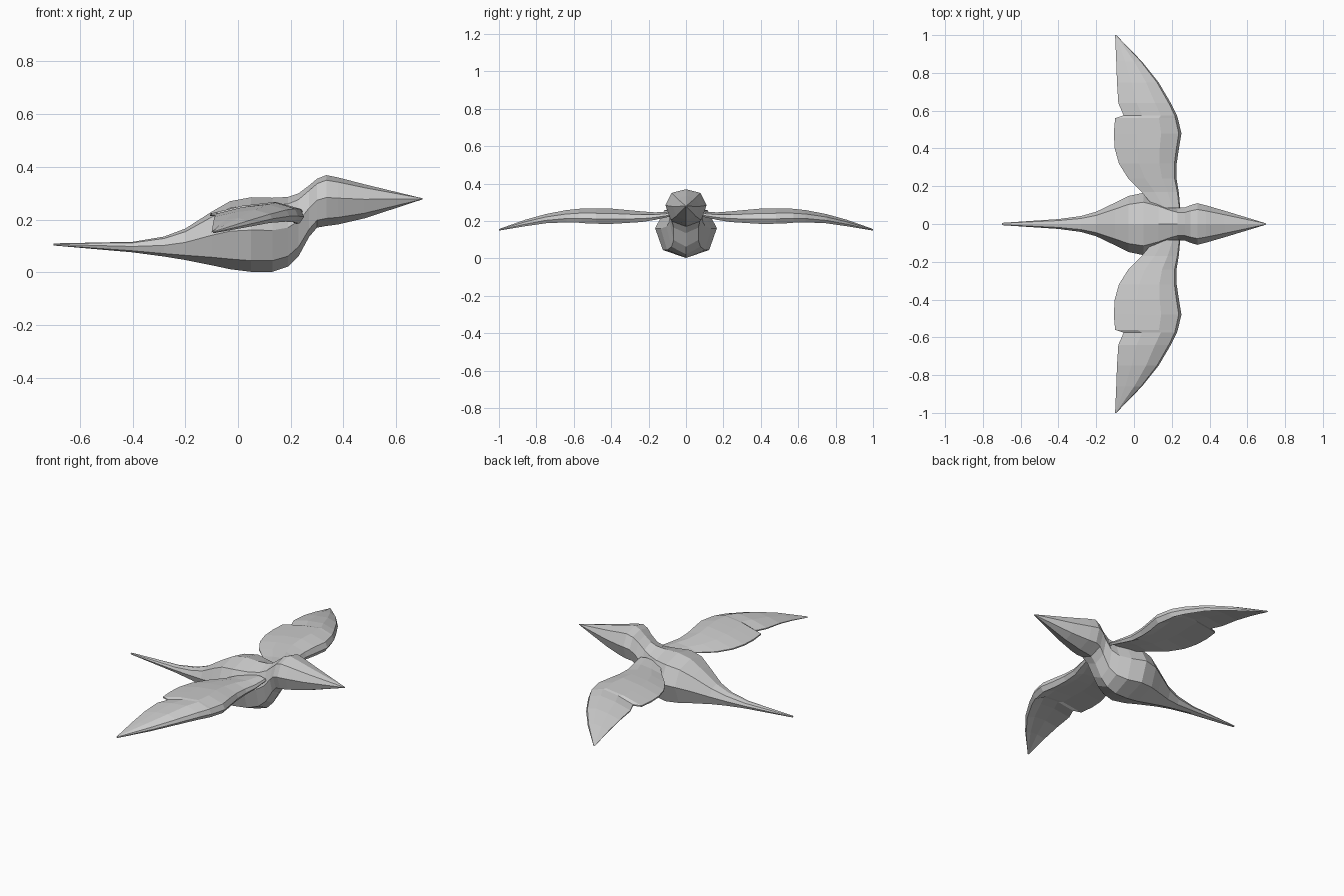
import bpy, bmesh, math


def loft(name, rings):
    """Bridge equal-sized closed rings and cap both ends."""
    bm = bmesh.new()
    vs = [[bm.verts.new(p) for p in r] for r in rings]
    n = len(rings[0])
    for a, b in zip(vs, vs[1:]):
        for i in range(n):
            j = (i + 1) % n
            bm.faces.new((a[i], a[j], b[j], b[i]))
    bm.faces.new(vs[0])
    bm.faces.new(vs[-1])
    bmesh.ops.recalc_face_normals(bm, faces=bm.faces)
    mesh = bpy.data.meshes.new(name)
    bm.to_mesh(mesh)
    bm.free()
    ob = bpy.data.objects.new(name, mesh)
    bpy.context.collection.objects.link(ob)
    return ob


# Body, head, beak and tail: x, bottom z, top z, half width
stations = [
    (-0.70, 0.102, 0.110, 0.006), (-0.40, 0.076, 0.116, 0.026),
    (-0.28, 0.060, 0.136, 0.042), (-0.20, 0.047, 0.166, 0.065),
    (-0.10, 0.027, 0.230, 0.113), (-0.03, 0.012, 0.270, 0.148),
    (0.05, 0.002, 0.285, 0.165), (0.13, 0.002, 0.283, 0.135),
    (0.19, 0.022, 0.286, 0.104), (0.23, 0.062, 0.300, 0.088),
    (0.27, 0.135, 0.330, 0.088), (0.30, 0.170, 0.355, 0.100),
    (0.335, 0.176, 0.369, 0.110), (0.38, 0.182, 0.360, 0.099),
    (0.48, 0.205, 0.334, 0.070), (0.70, 0.277, 0.281, 0.003),
]
section = [(0, 1), (0.70, 0.80), (1, 0.12), (0.75, -0.70),
           (0, -1), (-0.75, -0.70), (-1, 0.12), (-0.70, 0.80)]
loft("bird_body", [[(x, w * u, (lo + hi) / 2 + (hi - lo) / 2 * v) for u, v in section]
                   for x, lo, hi, w in stations])

# Wing: y, leading x, trailing x, reference z, profile scale
wing = [
    (0.085, 0.245, 0.110, 0.237, 0.30), (0.17, 0.237, 0.040, 0.228, 0.50),
    (0.24, 0.225, -0.030, 0.226, 0.70), (0.32, 0.226, -0.080, 0.228, 0.85),
    (0.40, 0.238, -0.102, 0.230, 1.00), (0.48, 0.251, -0.107, 0.231, 1.00),
    (0.56, 0.232, -0.100, 0.232, 0.95), (0.575, 0.227, -0.055, 0.232, 0.90),
    (0.64, 0.195, -0.083, 0.229, 0.80), (0.75, 0.130, -0.090, 0.215, 0.60),
    (0.86, 0.042, -0.094, 0.191, 0.42), (1.00, -0.094, -0.100, 0.153, 0.10),
]
# Airfoil: chord fraction from leading edge, z offset
airfoil = [(0.0, -0.020), (0.04, 0.010), (0.30, 0.036), (0.65, 0.022), (1.0, -0.008),
           (1.0, -0.016), (0.62, 0.002), (0.28, -0.005), (0.05, -0.046)]
rings = [[(lx + (tx - lx) * f, y, z + h * s) for f, h in airfoil]
         for y, lx, tx, z, s in wing]
wings = loft("wings", rings)

# Mirror to the opposite side
m = wings.modifiers.new("mirror", 'MIRROR')
m.use_axis = (False, True, False)
m.use_mirror_merge = False
